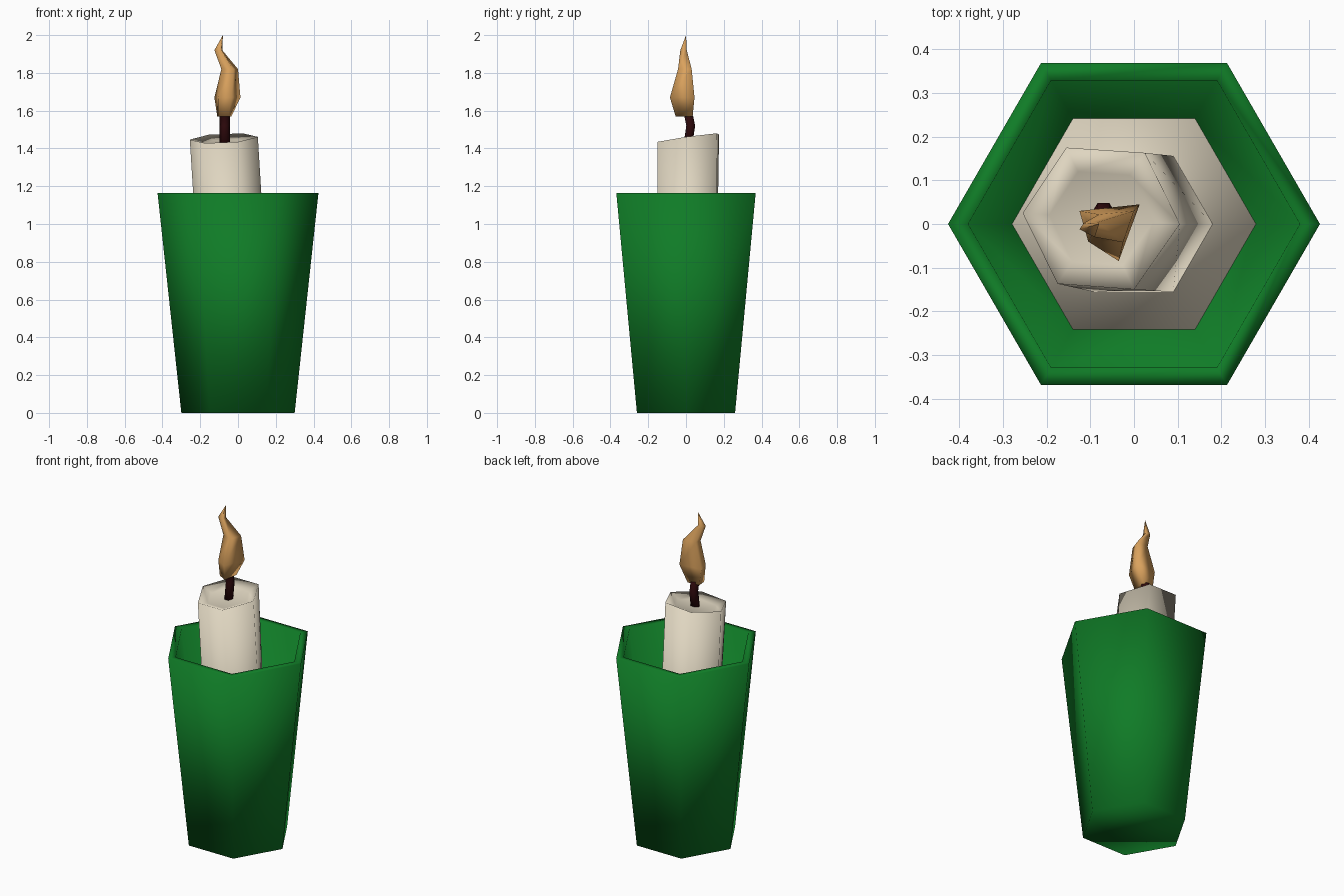
import bpy
import bmesh
from math import cos, sin, pi
from mathutils import Vector

default_cube = bpy.data.objects.get("Cube")
if default_cube:
    bpy.data.objects.remove(default_cube, do_unlink=True)


def make_material(name, color):
    material = bpy.data.materials.new(name)
    material.use_nodes = True
    material.diffuse_color = (*color, 1)
    shader = material.node_tree.nodes["Principled BSDF"]
    shader.inputs["Base Color"].default_value = (*color, 1)
    shader.inputs["Roughness"].default_value = 0.8
    return material


def hexagon(radius, z, center=(0, 0)):
    """Six points at one height, with corners on the x axis."""
    return [Vector((center[0] + radius * cos(i * pi / 3),
                    center[1] + radius * sin(i * pi / 3), z)) for i in range(6)]


def loft(name, rings, material):
    """Skin a stack of equal rings, close both ends and shade smooth."""
    bm = bmesh.new()
    loops = [[bm.verts.new(point) for point in ring] for ring in rings]
    count = len(rings[0])
    for lower, upper in zip(loops, loops[1:]):
        for i in range(count):
            j = (i + 1) % count
            bm.faces.new((lower[i], lower[j], upper[j], upper[i]))
    bm.faces.new(loops[0][::-1])
    bm.faces.new(loops[-1])
    bmesh.ops.recalc_face_normals(bm, faces=bm.faces[:])
    for face in bm.faces:
        face.smooth = True
    mesh = bpy.data.meshes.new(name)
    bm.to_mesh(mesh)
    bm.free()
    mesh.materials.append(material)
    part = bpy.data.objects.new(name, mesh)
    bpy.context.collection.objects.link(part)
    return part


green = make_material("green glass", (0.005, 0.2, 0.02))
cream = make_material("cream wax", (0.74, 0.67, 0.53))
dark = make_material("burnt wick", (0.03, 0.003, 0.004))
amber = make_material("amber flame", (0.7, 0.36, 0.11))

# Tapered hollow holder
loft("holder", [hexagon(0.3, 0), hexagon(0.426, 1.165),
                hexagon(0.38, 1.165), hexagon(0.275, 0.2)], green)

# Pool of wax on the holder floor
loft("wax_pool", [hexagon(0.27, 0.2), hexagon(0.282, 0.24)], cream)

# Leaning candle with a slanted, dished top
rim_outline = [(0.105, 0), (0.025, 0.163), (-0.155, 0.175),
               (-0.255, 0.025), (-0.175, -0.137), (0, -0.15)]
rim = [Vector((x, y, 1.456 + 0.14 * y + 0.05 * x)) for x, y in rim_outline]
middle = sum(rim, Vector()) / len(rim)
dish = [middle.lerp(point, 0.66) - Vector((0, 0, 0.025)) for point in rim]
loft("candle", [hexagon(0.18, 0.24), rim, dish], cream)

# Bent wick
wick_path = [(-0.07, 0.01, 1.42), (-0.07, 0.025, 1.52),
             (-0.07, 0.015, 1.57), (-0.075, -0.005, 1.61)]
loft("wick", [hexagon(0.027, z, (x, y)) for x, y, z in wick_path], dark)

# Twisting flame, each section listed as back right, back left, front left, front
flame_sections = {
    1.57: [(-0.035, 0.035), (-0.11, 0.03), (-0.105, -0.025), (-0.05, -0.055)],
    1.67: [(0.013, 0.045), (-0.125, 0.03), (-0.105, -0.04), (-0.035, -0.085)],
    1.82: [(0, 0.03), (-0.08, 0.022), (-0.088, -0.015), (-0.025, -0.042)],
    1.92: [(-0.083, 0.004), (-0.115, 0.002), (-0.125, -0.012), (-0.09, -0.03)],
}
flame_rings = [[Vector((x, y, z)) for x, y in section]
               for z, section in flame_sections.items()]
tip = Vector((-0.08, 0, 2))
flame_rings.append([tip.lerp(point, 0.02) for point in flame_rings[-1]])
loft("flame", flame_rings, amber)
